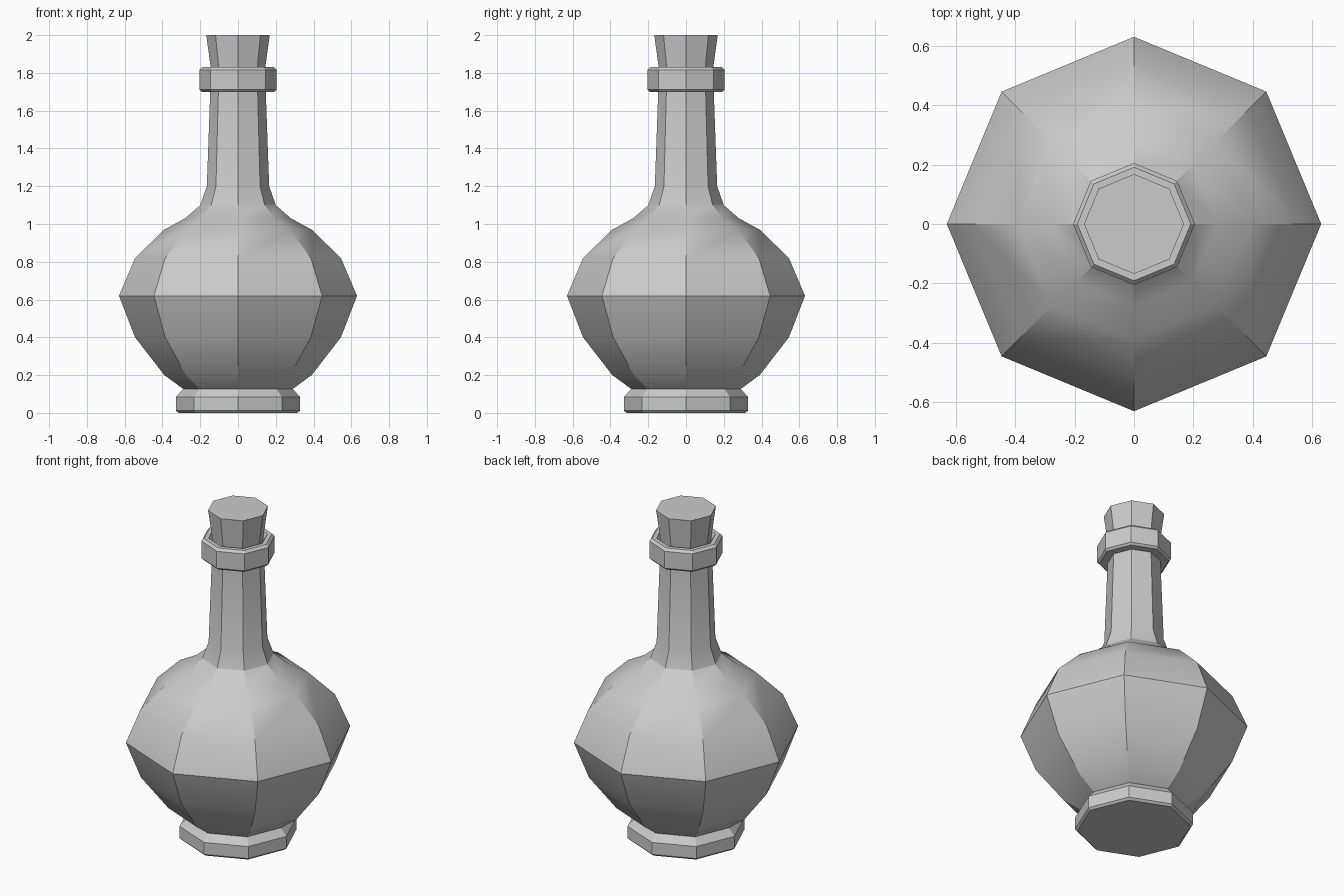
import bpy, bmesh, math

if "Cube" in bpy.data.objects:
    bpy.data.objects.remove(bpy.data.objects["Cube"])

SIDES = 8


def lathe(name, profile, closed=False, smooth=25):
    """Spin an (r, z) profile into an eight-sided solid."""
    bm = bmesh.new()
    rings = []
    for r, z in profile:
        rings.append([bm.verts.new((r * math.cos(2 * math.pi * i / SIDES),
                                    r * math.sin(2 * math.pi * i / SIDES), z))
                      for i in range(SIDES)])
    pairs = list(zip(rings, rings[1:]))
    if closed:
        pairs.append((rings[-1], rings[0]))
    for a, b in pairs:
        for i in range(SIDES):
            j = (i + 1) % SIDES
            bm.faces.new((a[i], a[j], b[j], b[i]))
    if not closed:
        bm.faces.new(rings[0][::-1])
        bm.faces.new(rings[-1])
    bmesh.ops.recalc_face_normals(bm, faces=bm.faces)
    mesh = bpy.data.meshes.new(name)
    bm.to_mesh(mesh)
    bm.free()
    obj = bpy.data.objects.new(name, mesh)
    bpy.context.collection.objects.link(obj)
    bpy.ops.object.select_all(action='DESELECT')
    obj.select_set(True)
    bpy.context.view_layer.objects.active = obj
    bpy.ops.object.shade_smooth_by_angle(angle=math.radians(smooth))
    return obj


# Foot, belly, shoulder and neck in one continuous shell
lathe("bottle", [(0.315, 0), (0.328, 0.012), (0.328, 0.085), (0.29, 0.127),
                 (0.39, 0.20), (0.545, 0.40), (0.63, 0.62), (0.545, 0.82),
                 (0.39, 0.97), (0.28, 1.03), (0.20, 1.10), (0.165, 1.20),
                 (0.147, 1.70), (0.143, 1.80)])

# Bevelled collar around the mouth
lathe("collar", [(0.14, 1.70), (0.193, 1.70), (0.205, 1.712), (0.205, 1.815),
                 (0.191, 1.83), (0.165, 1.83), (0.14, 1.79)], closed=True)

# Tapered stopper
lathe("cork", [(0.135, 1.76), (0.168, 2.0)])
